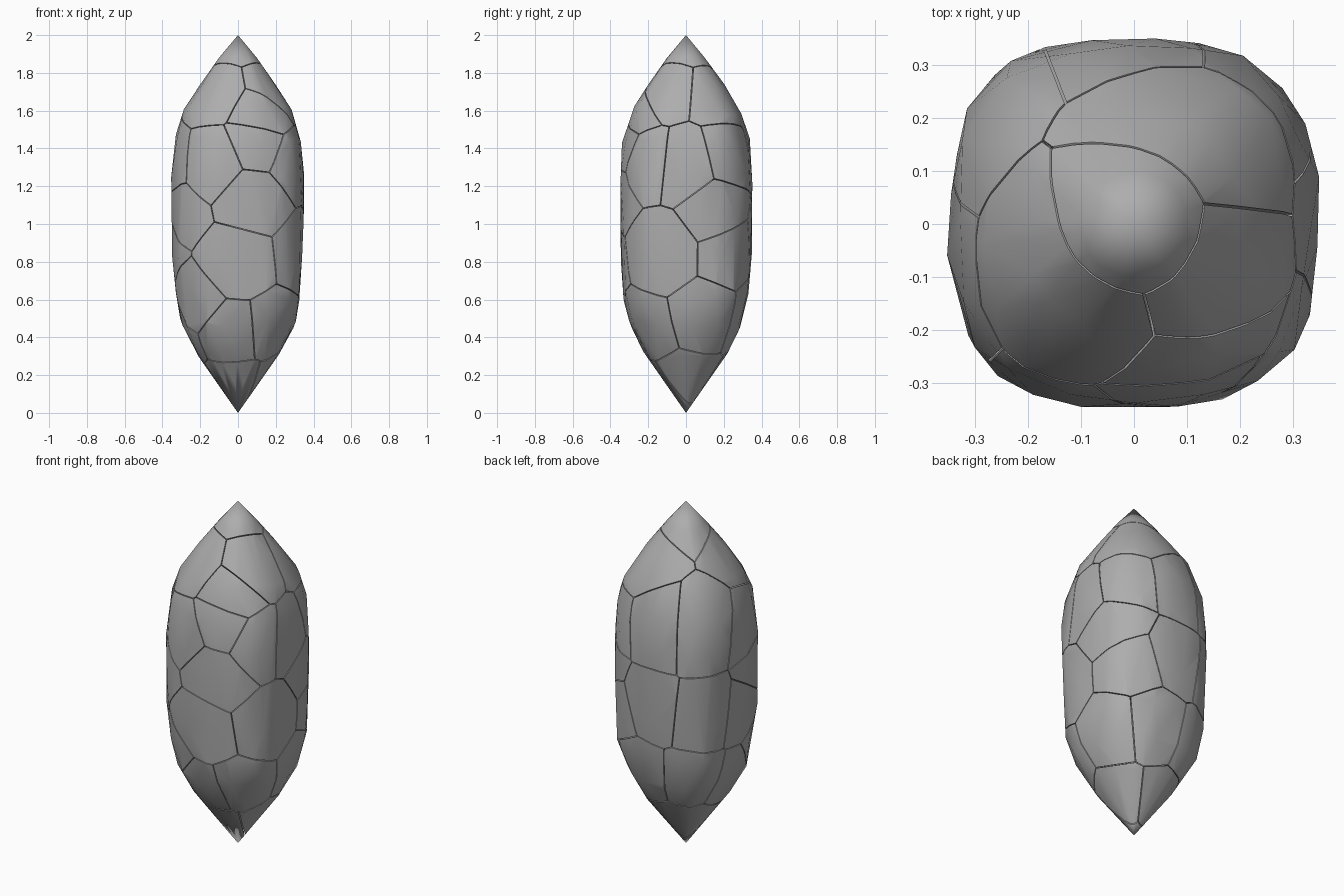
import bpy, bmesh, math, random
from mathutils import Vector

if "Cube" in bpy.data.objects:
    bpy.data.objects.remove(bpy.data.objects["Cube"])

random.seed(4)
GAP = 0.0022      # half width of the cracks
SIDES = 16

# Half-width of the spindle by height
PROFILE = [(0, 0), (0.15, 0.105), (0.3, 0.213), (0.47, 0.302), (0.62, 0.332),
           (0.82, 0.345), (1.03, 0.348), (1.24, 0.35), (1.45, 0.334),
           (1.6, 0.288), (1.74, 0.2), (1.88, 0.1), (2, 0)]


def half_width(z):
    for (z0, r0), (z1, r1) in zip(PROFILE, PROFILE[1:]):
        if z <= z1:
            return r0 + (r1 - r0) * (z - z0) / (z1 - z0)
    return 0


def surface_point(deg, z, scale=1.0):
    """Rounded-square section in the middle, round towards both tips."""
    a = math.radians(deg)
    w = half_width(z)
    n = 2 + 0.75 * min(1, w / 0.33)
    c, s = math.cos(a), math.sin(a)
    r = scale * w / (abs(c) ** n + abs(s) ** n) ** (1 / n)
    return Vector((r * c, r * s, z))


# Shard centres: direction in degrees (front is -90) and height
CENTRES = [(0, 1.99),
           (45, 1.67), (-33, 1.7), (-125, 1.69), (-62, 1.58),
           (-70, 1.42), (-113, 1.32), (-160, 1.32), (140, 1.38), (95, 1.38),
           (42, 1.36), (0, 1.31), (-38, 1.33),
           (-76, 1.14), (30, 1.08), (-150, 1.06),
           (-92, 0.8), (-25, 0.85), (45, 0.85), (92, 0.93), (140, 0.9), (190, 0.87),
           (-98, 0.42), (-137, 0.6), (-50, 0.45), (22, 0.5), (75, 0.52),
           (130, 0.5), (185, 0.45),
           (-90, 0.14), (0, 0.17), (130, 0.18)]
seeds = [surface_point(d, z, 0.9) for d, z in CENTRES]

# Whole spindle as the hull of slightly uneven rings
body = bmesh.new()
for i, (z, w) in enumerate(PROFILE):
    if w == 0:
        body.verts.new((0, 0, z))
        continue
    for k in range(SIDES):
        deg = (k + 0.5 * (i % 2)) * 360 / SIDES + random.uniform(-5, 5)
        body.verts.new(surface_point(deg, z + random.uniform(-0.03, 0.03) * (w > 0.2),
                                     random.uniform(0.985, 1.015)))
hull = bmesh.ops.convex_hull(body, input=body.verts)
loose = [v for v in body.verts if not v.link_faces]
bmesh.ops.delete(body, geom=loose, context='VERTS')
body_mesh = bpy.data.meshes.new("whole_body")
body.to_mesh(body_mesh)
body.free()

stone = bpy.data.materials.new("grey stone")
stone.diffuse_color = (0.42, 0.42, 0.42, 1)
stone.use_nodes = True
stone.node_tree.nodes["Principled BSDF"].inputs["Base Color"].default_value = stone.diffuse_color

# Cut one shard around each centre, leaving thin cracks between neighbours
for i, p in enumerate(seeds):
    bm = bmesh.new()
    bm.from_mesh(body_mesh)
    for q in sorted((s for s in seeds if s is not p), key=lambda s: (s - p).length):
        normal = (q - p).normalized()
        cut = bmesh.ops.bisect_plane(
            bm, geom=bm.verts[:] + bm.edges[:] + bm.faces[:], dist=1e-6,
            plane_co=(p + q) / 2 - normal * GAP, plane_no=normal, clear_outer=True)
        rim = [e for e in cut["geom_cut"]
               if isinstance(e, bmesh.types.BMEdge) and e.is_boundary]
        if rim:
            bmesh.ops.edgeloop_fill(bm, edges=rim)
    bmesh.ops.recalc_face_normals(bm, faces=bm.faces)
    mesh = bpy.data.meshes.new(f"shard_{i + 1:02d}")
    bm.to_mesh(mesh)
    bm.free()
    if not mesh.polygons:
        continue
    mesh.materials.append(stone)
    shard = bpy.data.objects.new(mesh.name, mesh)
    bpy.context.collection.objects.link(shard)
    bpy.ops.object.select_all(action='DESELECT')
    shard.select_set(True)
    bpy.context.view_layer.objects.active = shard
    bpy.ops.object.shade_smooth_by_angle(angle=math.radians(40))

bpy.data.meshes.remove(body_mesh)
